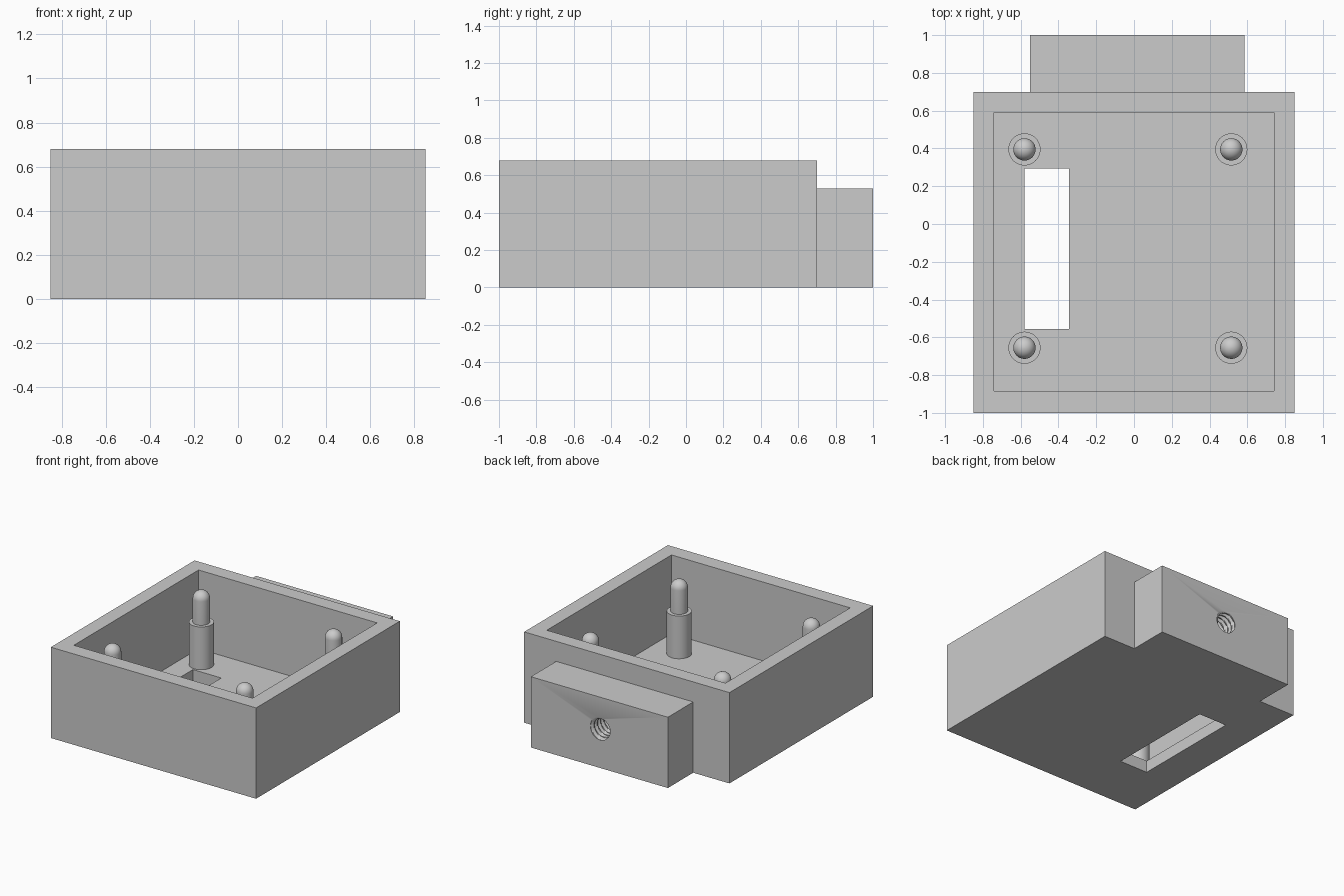
import bpy, bmesh, math
from mathutils import Vector

cube = bpy.data.objects.get("Cube")
if cube:
    bpy.data.objects.remove(cube, do_unlink=True)

# Single plain grey material
grey = bpy.data.materials.new("light_grey")
grey.use_nodes = True
colour = (0.6, 0.6, 0.6, 1)
grey.diffuse_color = colour
grey.node_tree.nodes["Principled BSDF"].inputs["Base Color"].default_value = colour


def finish(name, bm):
    bmesh.ops.recalc_face_normals(bm, faces=bm.faces)
    mesh = bpy.data.meshes.new(name)
    bm.to_mesh(mesh)
    bm.free()
    obj = bpy.data.objects.new(name, mesh)
    bpy.context.collection.objects.link(obj)
    mesh.materials.append(grey)
    return obj


def box(name, low, high):
    low, high = Vector(low), Vector(high)
    bm = bmesh.new()
    bmesh.ops.create_cube(bm, size=1)
    for v in bm.verts:
        v.co = (low + high) / 2 + v.co * (high - low)
    return finish(name, bm)


def loft(name, rings):
    """Closed tube through a list of equally sized point rings."""
    bm = bmesh.new()
    loops = [[bm.verts.new(p) for p in ring] for ring in rings]
    n = len(loops[0])
    for a, b in zip(loops, loops[1:]):
        for i in range(n):
            j = (i + 1) % n
            bm.faces.new((a[i], a[j], b[j], b[i]))
    bm.faces.new(loops[0])
    bm.faces.new(loops[-1])
    return finish(name, bm)


def cut(obj, cutter):
    mod = obj.modifiers.new("cut", "BOOLEAN")
    mod.operation = "DIFFERENCE"
    mod.solver = "EXACT"
    mod.object = cutter
    bpy.ops.object.select_all(action="DESELECT")
    bpy.context.view_layer.objects.active = obj
    obj.select_set(True)
    bpy.ops.object.modifier_apply(modifier=mod.name)
    bpy.data.objects.remove(cutter, do_unlink=True)


def smooth(obj, degrees=35):
    obj.data.shade_smooth()
    obj.data.set_sharp_from_angle(angle=math.radians(degrees))


FLOOR = 0.09
TAU = 2 * math.pi

# Open tray with a slot through its floor
tray = box("tray", (-0.85, -1, 0), (0.85, 0.7, 0.68))
cut(tray, box("cavity", (-0.74, -0.885, FLOOR), (0.74, 0.59, 1)))
cut(tray, box("slot", (-0.58, -0.555, -0.1), (-0.345, 0.295, 0.2)))

# Mounting block with a blind threaded hole
block = box("mounting_block", (-0.55, 0.7, 0), (0.585, 1, 0.53))
PITCH, STEPS, SIDES = 0.038, 8, 40


def thread_ring(k):
    y = 1.02 - k * PITCH / STEPS
    ring = []
    for i in range(SIDES):
        phase = (k / STEPS + i / SIDES) % 1
        r = 0.072 + 0.02 * min(1, max(0, 2.4 * (1 - abs(2 * phase - 1)) - 0.7))
        a = TAU * i / SIDES
        ring.append((r * math.cos(a), y, 0.295 + r * math.sin(a)))
    return ring


cut(block, loft("thread", [thread_ring(k) for k in range(STEPS * 8)]))
smooth(block, 30)

# Four stepped posts with domed pins
BOSS, PIN, SHOULDER, DOME = 0.085, 0.059, 0.41, 0.587
profile = [(BOSS, FLOOR - 0.01), (BOSS, SHOULDER), (PIN, SHOULDER)]
for s in range(9):
    a = math.radians(10 * s)
    profile.append((PIN * math.cos(a), DOME + PIN * math.sin(a)))
profile.append((PIN * 0.02, DOME + PIN))

for side, x in (("right", -0.58), ("left", 0.515)):
    for end, y in (("front", -0.655), ("back", 0.395)):
        rings = [[(x + r * math.cos(TAU * i / 40), y + r * math.sin(TAU * i / 40), z)
                  for i in range(40)] for r, z in profile]
        smooth(loft(f"{end}_{side}_post", rings))
